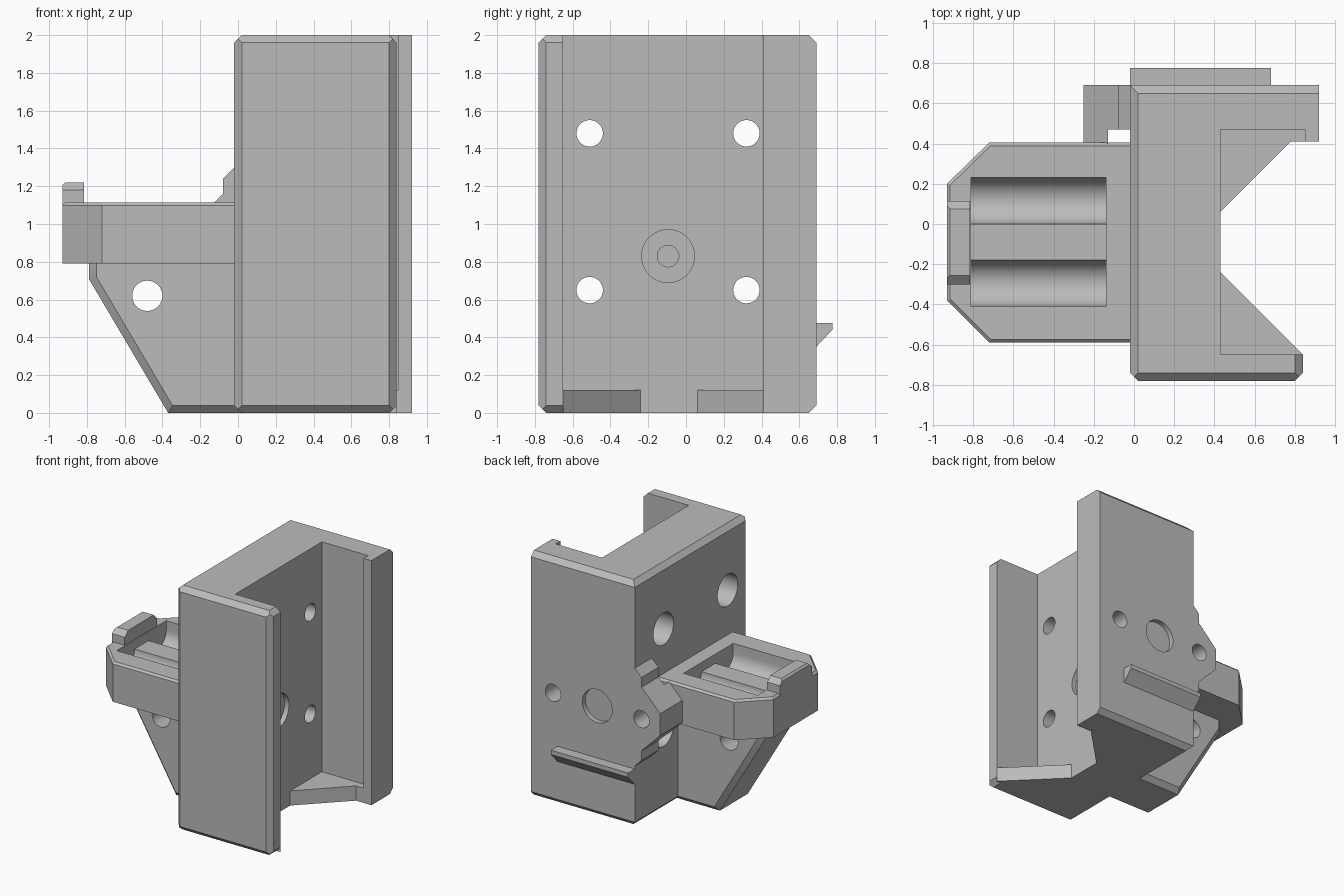
import bpy, bmesh, math
from mathutils import Vector

cube = bpy.data.objects.get("Cube")
if cube:
    bpy.data.objects.remove(cube, do_unlink=True)

grey = bpy.data.materials.new("plain grey")
grey.use_nodes = True
grey.diffuse_color = (0.5, 0.5, 0.5, 1)
grey.node_tree.nodes["Principled BSDF"].inputs["Base Color"].default_value = (0.5, 0.5, 0.5, 1)

PLACE = {"x": lambda a, b, c: (c, a, b),
         "y": lambda a, b, c: (a, c, b),
         "z": lambda a, b, c: (a, b, c)}


def prism(name, axis, points, low, high):
    """Extrude a 2D outline along an axis."""
    bm = bmesh.new()
    put = PLACE[axis]
    ends = [[bm.verts.new(put(a, b, c)) for a, b in points] for c in (low, high)]
    bm.faces.new(ends[0])
    bm.faces.new(ends[1])
    n = len(points)
    for i in range(n):
        j = (i + 1) % n
        bm.faces.new((ends[0][i], ends[0][j], ends[1][j], ends[1][i]))
    bmesh.ops.recalc_face_normals(bm, faces=bm.faces)
    mesh = bpy.data.meshes.new(name)
    bm.to_mesh(mesh)
    bm.free()
    mesh.materials.append(grey)
    ob = bpy.data.objects.new(name, mesh)
    bpy.context.collection.objects.link(ob)
    return ob


def rect(a0, b0, a1, b1):
    return [(a0, b0), (a1, b0), (a1, b1), (a0, b1)]


def rod(axis, a, b, r, low, high, sides=48):
    turn = [2 * math.pi * i / sides for i in range(sides)]
    return prism("cutter", axis, [(a + r * math.cos(t), b + r * math.sin(t)) for t in turn], low, high)


def combine(ob, tool, operation="DIFFERENCE", keep=False):
    tool.hide_render = True
    mod = ob.modifiers.new("combine", "BOOLEAN")
    mod.operation, mod.solver, mod.object = operation, "EXACT", tool
    bpy.context.view_layer.objects.active = ob
    bpy.ops.object.modifier_apply(modifier=mod.name)
    if not keep:
        bpy.data.objects.remove(tool, do_unlink=True)


def slice_off(ob, point, normal):
    """Cut a flat chamfer, removing what lies beyond the plane."""
    bm = bmesh.new()
    bm.from_mesh(ob.data)
    bmesh.ops.bisect_plane(bm, geom=bm.verts[:] + bm.edges[:] + bm.faces[:], dist=1e-5,
                           plane_co=point, plane_no=Vector(normal).normalized(), clear_outer=True)
    bmesh.ops.holes_fill(bm, edges=[e for e in bm.edges if e.is_boundary], sides=0)
    bmesh.ops.recalc_face_normals(bm, faces=bm.faces)
    bm.to_mesh(ob.data)
    bm.free()


def bevel(ob, width, rule):
    """Chamfer the edges whose two end points satisfy the rule."""
    bm = bmesh.new()
    bm.from_mesh(ob.data)
    chosen = [e for e in bm.edges if rule(e.verts[0].co, e.verts[1].co)]
    bmesh.ops.bevel(bm, geom=chosen, offset=width, segments=1, affect="EDGES")
    bm.to_mesh(ob.data)
    bm.free()


# Channel body
L, F, B, C = -0.02, -0.78, 0.69, 0.04
body = prism("channel_body", "z", [
    (L, F), (0.84, F), (0.84, -0.65), (0.43, -0.65), (0.43, 0.47), (0.85, 0.47),
    (0.85, 0.41), (0.92, 0.41), (0.92, B), (L, B)], 0, 2)
for z, up in ((2, 1), (0, -1)):
    slice_off(body, (0, F + C, z), (0, -1, up))
    slice_off(body, (0, B - C, z), (0, 1, up))
    slice_off(body, (L + C, 0, z), (-1, 0, up))
slice_off(body, (L + C, F, 0), (-1, -1, 0))
slice_off(body, (0.84 - C, F, 0), (1, -1, 0))
for z, inward in ((2, -1), (0, 1)):
    tip = [(0.8 - 0.1, z - inward * 0.1), (0.84 + 0.1, z - inward * 0.1), (0.84 + 0.1, z + inward * 0.14)]
    combine(body, prism("cutter", "y", tip, -0.9, -0.645))

# Screw holes with counterbores on the outer side
for y in (-0.51, 0.32):
    for z in (0.65, 1.48):
        combine(body, rod("x", y, z, 0.07, -0.2, 0.6))
        combine(body, rod("x", y, z, 0.13, -0.2, 0.27))

# Round recess inside the channel
combine(body, rod("x", -0.095, 0.83, 0.14, 0.39, 0.6))
combine(body, rod("x", -0.095, 0.83, 0.057, 0.3, 0.6))

# Corner webs at the foot of the channel
prism("front_web", "z", [(0.42, -0.23), (0.84, -0.65), (0.42, -0.66)], 0, 0.12)
prism("back_web", "z", [(0.42, 0.05), (0.78, 0.41), (0.86, 0.41), (0.86, 0.48), (0.42, 0.48)], 0, 0.12)

# Stepped ear beside the back face
MID = 0.9
half = [(L, 0.4), (-0.08, 0.34), (-0.08, 0.26), (-0.25, 0.09)]
ear = prism("back_ear", "y", [(x, MID + d) for x, d in half] + [(x, MID - d) for x, d in reversed(half)], 0.4, B)
combine(ear, prism("cutter", "z", rect(-0.13, 0.3, 0.1, 0.47), 0, 2))

# Blind holes and recess on the back face
for x, r, depth in ((0.72, 0.07, 0.16), (-0.08, 0.07, 0.16), (0.32, 0.135, 0.04)):
    drill = rod("y", x, MID, r, B - depth, 0.9)
    if x < 0:
        combine(ear, drill, keep=True)
    combine(body, drill)

# Wedge rail on the back face
prism("back_rail", "x", [(0.66, 0.475), (0.775, 0.475), (0.775, 0.44), (B, 0.35), (0.66, 0.35)], L, 0.68)

# Side arm with a pocket and two round troughs
arm = prism("side_arm", "z", [
    (0.05, -0.59), (-0.72, -0.59), (-0.93, -0.38), (-0.93, 0.2), (-0.72, 0.405), (0.05, 0.405)], 0.79, 1.115)
bevel(arm, 0.016, lambda p, q: min(p.z, q.z) > 1.1 and min(p.x, q.x) < 0)
LAND = 1.04
combine(arm, prism("cutter", "z", rect(-0.81, -0.41, -0.14, 0.23), LAND, 1.3))
for y in (-0.295, 0.115):
    combine(arm, rod("x", y, LAND, 0.115, -0.81, -0.14))

# Raised stop at the end of the arm
stop = prism("arm_stop", "x", [
    (-0.3, 1.08), (0.115, 1.08), (0.115, 1.18), (0.075, 1.22), (-0.255, 1.22), (-0.3, 1.18)], -0.93, -0.815)
slice_off(stop, (-0.915, 0, 1.22), (-1, 0, 1))

# Bracing rib under the arm
rib = prism("arm_rib", "y", [(0.05, 0), (-0.37, 0), (-0.79, 0.71), (-0.79, 0.82), (0.05, 0.82)], -0.31, 0.13)
bevel(rib, C, lambda p, q: abs(p.y - q.y) < 1e-4 and min(p.x, q.x) < 0 and min(p.z, q.z) < 0.75)
combine(rib, rod("y", -0.48, 0.62, 0.08, -0.6, 0.6))

# Smooth the round walls, keep the corners sharp
bpy.ops.object.select_all(action="DESELECT")
for ob in bpy.context.collection.objects:
    if ob.type == "MESH" and grey.name in ob.data.materials:
        ob.select_set(True)
        bpy.context.view_layer.objects.active = ob
bpy.ops.object.shade_smooth_by_angle(angle=math.radians(30))
